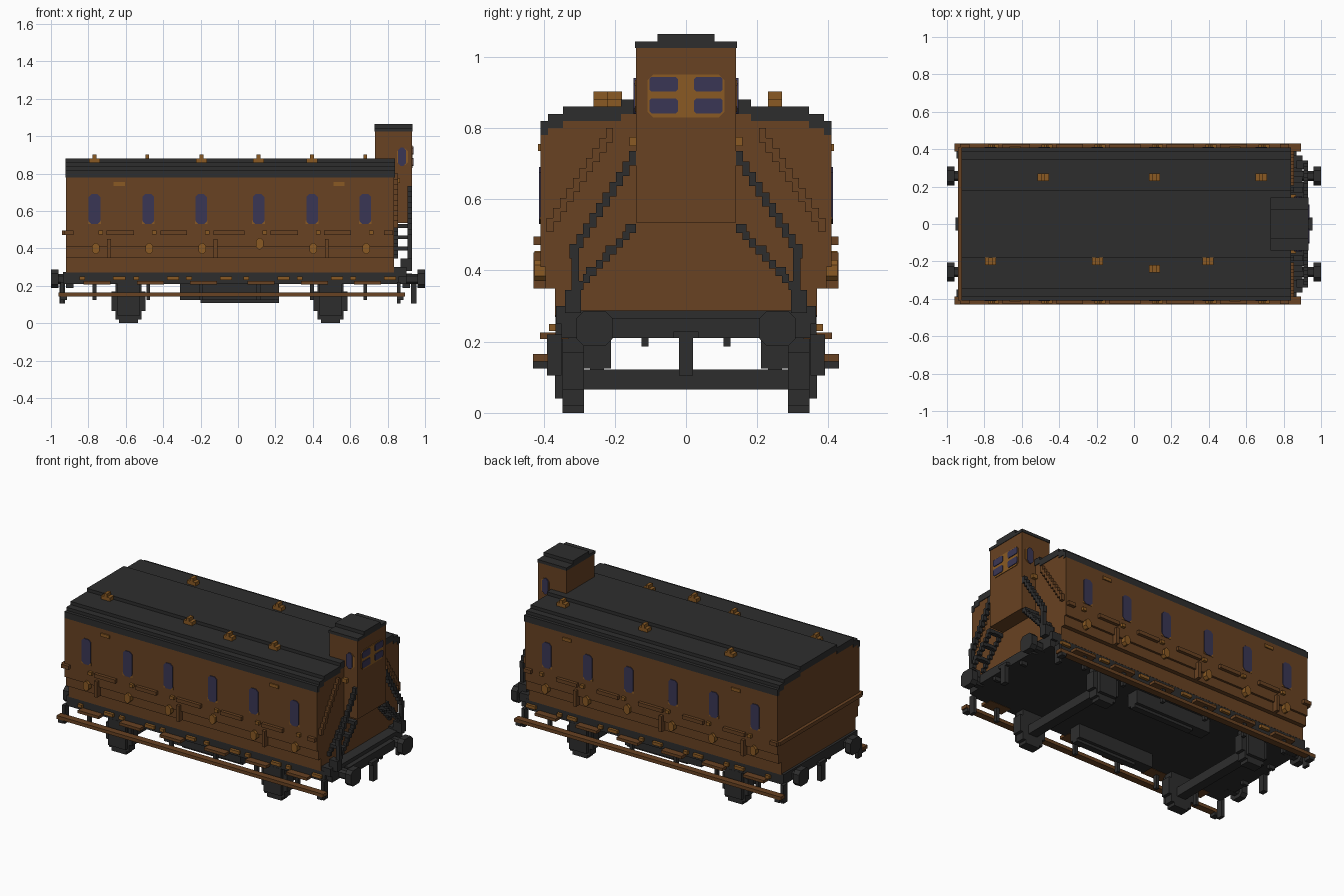
import bpy
import bmesh

cube = bpy.data.objects.get("Cube")
if cube:
    bpy.data.objects.remove(cube, do_unlink=True)


def material(name, rgb):
    m = bpy.data.materials.new(name)
    m.use_nodes = True
    col = (*rgb, 1)
    m.diffuse_color = col
    bsdf = m.node_tree.nodes["Principled BSDF"]
    bsdf.inputs["Base Color"].default_value = col
    bsdf.inputs["Roughness"].default_value = 0.9
    return m


BROWN = material("wood brown", (0.138, 0.054, 0.016))
DARK = material("charcoal", (0.027, 0.027, 0.027))
GOLD = material("brass", (0.254, 0.102, 0.017))
BLUE = material("window blue", (0.042, 0.037, 0.089))
V = 0.02  # block size used by the stepped parts


class Part:
    """Collects boxes and prisms into one named object."""

    def __init__(self, name, mat):
        self.name, self.mat, self.bm = name, mat, bmesh.new()

    def prism(self, pts, axis, a, b):
        # pts lie in the plane across the axis: (y, z) for x, (x, z) for y
        def place(p, d):
            return (d, p[0], p[1]) if axis == "x" else (p[0], d, p[1])
        lo = [self.bm.verts.new(place(p, a)) for p in pts]
        hi = [self.bm.verts.new(place(p, b)) for p in pts]
        self.bm.faces.new(lo)
        self.bm.faces.new(hi)
        for i in range(len(pts)):
            j = (i + 1) % len(pts)
            self.bm.faces.new((lo[i], lo[j], hi[j], hi[i]))
        return self

    def box(self, x, y, z):
        corners = [(y[0], z[0]), (y[1], z[0]), (y[1], z[1]), (y[0], z[1])]
        return self.prism(corners, "x", *x)

    def pair(self, x, y, z):
        # the same box on both sides
        self.box(x, y, z)
        return self.box(x, (-y[1], -y[0]), z)

    def plate(self, axis, u, v, w, h, a, b, cut=0.015):
        # plate with clipped corners
        p, q = w / 2, h / 2
        pts = [(p - cut, -q), (p, -q + cut), (p, q - cut), (p - cut, q),
               (cut - p, q), (-p, q - cut), (-p, cut - q), (cut - p, -q)]
        return self.prism([(u + i, v + j) for i, j in pts], axis, a, b)

    def done(self):
        bmesh.ops.recalc_face_normals(self.bm, faces=self.bm.faces)
        me = bpy.data.meshes.new(self.name)
        self.bm.to_mesh(me)
        self.bm.free()
        me.materials.append(self.mat)
        ob = bpy.data.objects.new(self.name, me)
        bpy.context.collection.objects.link(ob)


def mirrored(half):
    return half + [(-y, z) for y, z in reversed(half)]


def stepped(steps, base):
    # steps are (half width, top height) pairs, widest first
    half, z = [(steps[0][0], base)], base
    for w, top in steps:
        half += [(w, z), (w, top)] if z != base else [(w, top)]
        z = top
    return mirrored(half)


X0, X1 = -0.92, 0.835
DOORS = (-0.767, -0.48, -0.197, 0.11, 0.396, 0.68)
ROOF = [(0.408, 0.82), (0.388, 0.84), (0.346, 0.86), (0.183, 0.88)]

# Carriage body with stepped gable and narrower skirt
body = Part("body", BROWN)
low = [(0.368, 0.27), (0.368, 0.35), (0.395, 0.35), (0.395, 0.41), (0.408, 0.41)]
gable = stepped([(w, z - 0.04) for w, z in ROOF], 0.41)
body.prism(mirrored(low) , "x", X0, X1)
body.prism(gable, "x", X0, X1)
body.done()

# Roof as a shell over the gable
roof = Part("roof", DARK)
outer = stepped(ROOF, 0.78)
inner = stepped([(w - 0.001, z - 0.04) for w, z in ROOF[1:]], 0.78)
roof.prism(outer + inner[::-1], "x", X0 - 0.002, X1 + 0.004).done()

# Windows, door handles and name plates on both sides
windows, handles, trim = Part("windows", BLUE), Part("door_handles", GOLD), Part("window_trim", GOLD)
for s in (-1, 1):
    for i, x in enumerate(DOORS):
        windows.plate("y", x, 0.61, 0.062, 0.16, s * 0.4, s * 0.413)
        handles.plate("y", x + 0.006, 0.425 if i == 3 else 0.40, 0.04, 0.06, s * 0.39, s * 0.425)
    for x in (-0.635, 0.54):
        trim.box((x - 0.03, x + 0.03), sorted((s * 0.4, s * 0.415)), (0.735, 0.755))
for x in DOORS:
    trim.pair((x - 0.034, x + 0.034), (0.4, 0.41), (0.53, 0.55))
    handles.pair((x + 0.02, x + 0.045), (0.4, 0.425), (0.475, 0.495))
for p in (windows, handles, trim):
    p.done()

# Waist rail segments between the doors, end rail and upright bars
rail = Part("waist_rail", BROWN)
for a, b in zip(DOORS, DOORS[1:]):
    rail.pair((a + 0.065, b - 0.075), (0.4, 0.428), (0.472, 0.495))
for x in (X0 - V / 2, 0.78):
    rail.pair((x, x + 0.05), (0.4, 0.428), (0.472, 0.495))
rail.box((X0 - V, X0), (-0.41, 0.41), (0.472, 0.495))
for x in (-0.69, -0.12, 0.475):
    rail.pair((x - 0.01, x + 0.01), (0.38, 0.428), (0.35, 0.45))
rail.done()

# Roof lamps
lamps = Part("roof_lamps", GOLD)
for x, y in ((-0.485, 0.25), (0.11, 0.25), (0.68, 0.25), (-0.767, -0.2),
             (-0.195, -0.2), (0.11, -0.24), (0.395, -0.2)):
    lamps.box((x - 0.03, x + 0.03), (y - V, y + V), (0.85, 0.882))
    lamps.box((x - 0.01, x + 0.01), (y - V, y + V), (0.87, 0.902))
lamps.done()

# Brake cabin overhanging the end, with roof and windows
T0, T1 = 0.733, 0.93
Part("cabin", BROWN).box((T0, T1), (-0.14, 0.14), (0.535, 1.035)).done()
croof = Part("cabin_roof", DARK)
croof.prism(stepped([(0.143, 1.043), (0.08, 1.064)], 1.025), "x", T0 - 0.003, T1 + 0.003).done()
frame, panes = Part("cabin_window_frame", GOLD), Part("cabin_windows", BLUE)
frame.plate("x", 0, 0.89, 0.215, 0.12, T1 - 0.01, T1 + 0.004)
for y in (-0.063, 0.063):
    for z in (0.862, 0.923):
        panes.plate("x", y, z, 0.08, 0.042, T1 - 0.01, T1 + 0.008, 0.006)
for s in (-1, 1):
    frame.plate("y", 0.88, 0.89, 0.058, 0.09, s * 0.13, s * 0.143)
    panes.plate("y", 0.876, 0.89, 0.042, 0.1, s * 0.13, s * 0.147)
frame.pair((X1, X1 + 0.03), (0.14, 0.158), (0.75, 0.775))
frame.done()
panes.done()

# Stepped mouldings on the end wall beside the cabin
mould = Part("end_wall_moulding", BROWN)
for i in range(10):
    y, z = 0.205 + i * 0.0185, 0.775 - i * 0.028
    mould.pair((X1, X1 + V), (y, y + V), (z - 0.015, z + 0.025))
mould.done()

# Cabin stairs and handrails, stepping down to both sides
stairs = Part("cabin_stairs", DARK)
for i in range(10):
    y, z = 0.14 + i * 0.0185, 0.71 - i * 0.029
    stairs.pair((0.905, T1), (y, y + V), (z - 0.015, z + 0.025))
stairs.pair((0.905, T1), (0.3, 0.322), (0.33, 0.47))
for i in range(9):
    y, z = 0.14 + i * 0.0185, 0.51 - i * V
    stairs.pair((0.905, T1), (y, y + V), (z - 0.005, z + V))
    stairs.pair((X1, X1 + V), (y, y + V), (z - 0.005, z + V))
    if i % 3 == 0:
        stairs.pair((X1, T1), (y, y + 0.03), (z, z + V))
stairs.pair((0.87, T1), (0.295, 0.34), (0.28, 0.345))
stairs.pair((X1, 0.9), (0.3, 0.365), (0.25, 0.3))
stairs.done()

# Underframe, end platform and equipment boxes
under = Part("underframe", DARK)
under.box((-0.935, 0.86), (-0.367, 0.367), (0.21, 0.275))
under.box((X1, 0.9), (-0.35, 0.35), (0.21, 0.288))
under.box((0.88, 0.93), (-0.225, 0.225), (0.21, 0.265))
under.pair((-0.31, 0.22), (0.21, 0.29), (0.125, 0.22))
under.pair((-0.2, 0.22), (0.23, 0.27), (0.108, 0.13))
under.done()

# Wheels with axle boxes and axles
wheels = Part("wheels", DARK)
for x in (-0.585, 0.495):
    for w, z0, z1 in ((0.05, 0, 0.21), (0.07, 0.02, 0.21), (0.09, 0.065, 0.17)):
        wheels.pair((x - w, x + w), (0.287, 0.347), (z0, z1))
    wheels.pair((x - 0.06, x + 0.06), (0.34, 0.368), (0.04, 0.21))
    wheels.box((x - 0.03, x + 0.03), (-0.3, 0.3), (0.065, 0.122))
wheels.done()

# Buffers, coupling and hoses at both ends
buffers, coupling = Part("buffers", DARK), Part("couplings", DARK)
for s in (-1, 1):
    def span(a, b):
        return sorted((s * a, s * b))
    for y in (-0.257, 0.257):
        buffers.plate("x", y, 0.237, 0.1, 0.098, s * 0.96, s, 0.02)
        buffers.plate("x", y, 0.237, 0.055, 0.055, s * 0.88, s * 0.97, 0.012)
    coupling.box(span(0.86, 0.955), (-0.035, 0.035), (0.21, 0.228))
    coupling.box(span(0.925, 0.955), (-V, V), (0.105, 0.22))
    coupling.pair(span(0.88, 0.92), (0.105, 0.125), (0.187, 0.25))
buffers.done()
coupling.done()

# Long lower footboard, short upper steps, their hangers and brass brackets
boards, hangers, brackets = Part("footboards", BROWN), Part("footboard_hangers", DARK), Part("step_brackets", GOLD)
boards.pair((-0.96, 0.893), (0.388, 0.43), (0.144, 0.165))
for x in DOORS:
    boards.pair((x - 0.06, x + 0.085), (0.33, 0.41), (0.208, 0.226))
    hangers.pair((x - 0.01, x + 0.01), (0.367, 0.39), (0.125, 0.22))
    brackets.pair((x - 0.08, x - 0.05), (0.36, 0.385), (0.23, 0.25))
    brackets.pair((x + 0.1, x + 0.165), (0.36, 0.385), (0.23, 0.25))
for x in (-0.95, 0.85):
    hangers.pair((x, x + 0.035), (0.388, 0.43), (0.125, 0.144))
    hangers.pair((x, x + V), (0.35, 0.39), (0.105, 0.22))
for p in (boards, hangers, brackets):
    p.done()
